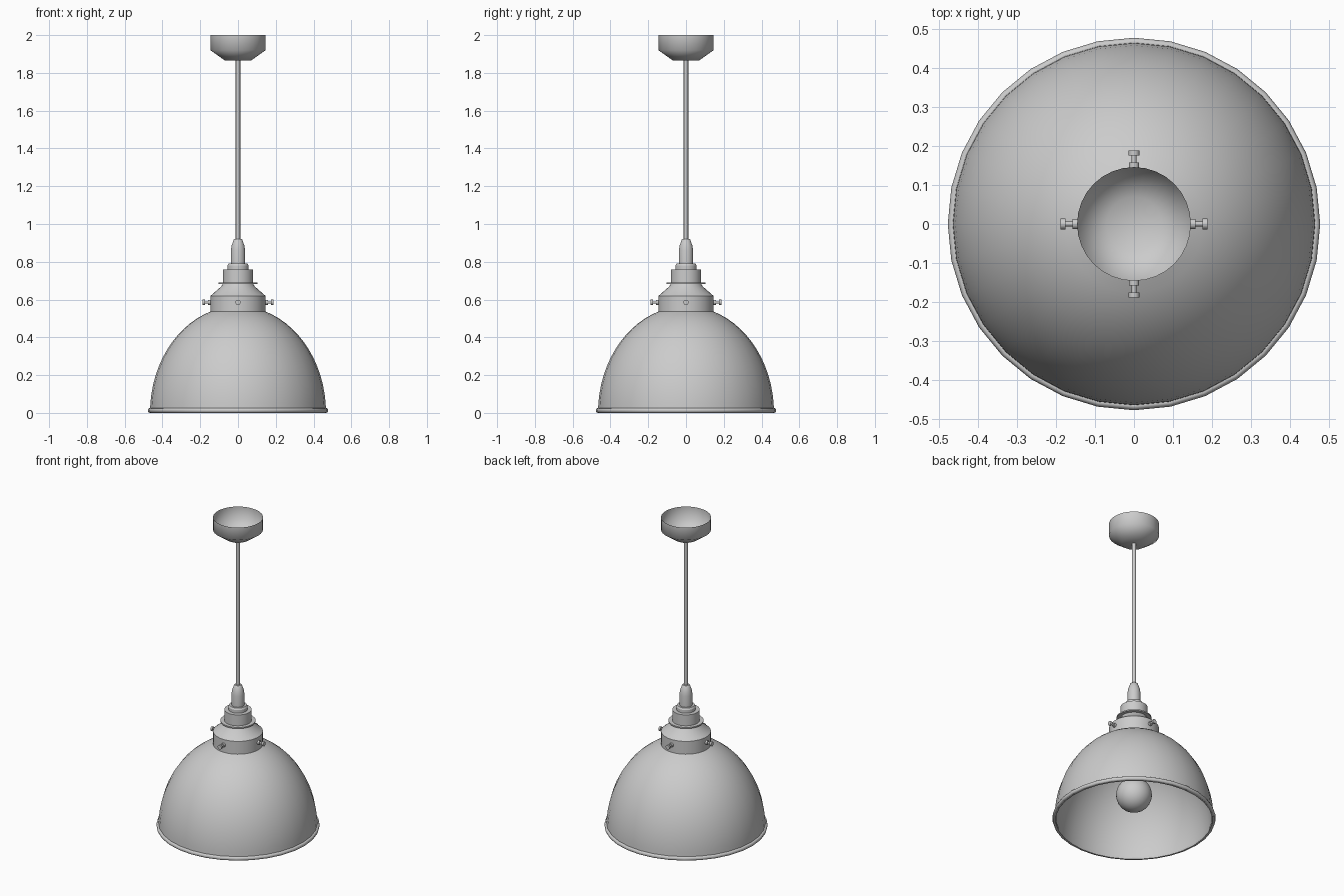
import bpy, bmesh, math
from mathutils import Matrix

cube = bpy.data.objects.get("Cube")
if cube:
    bpy.data.objects.remove(cube, do_unlink=True)

SIDES = 32
GREY = (0.6, 0.6, 0.6, 1.0)
metal = bpy.data.materials.new("grey")
metal.use_nodes = True
metal.diffuse_color = GREY
metal.node_tree.nodes["Principled BSDF"].inputs["Base Color"].default_value = GREY


def lathe(name, profile, sides=SIDES, angle=30, matrix=Matrix(), closed=False):
    """Revolve (radius, height) points, listed bottom to top on the outside."""
    bm = bmesh.new()
    rings = []
    for r, z in profile:
        if r == 0:
            rings.append([bm.verts.new((0, 0, z))] * sides)
        else:
            rings.append([bm.verts.new((r * math.sin(a), -r * math.cos(a), z))
                          for a in (math.tau * i / sides for i in range(sides))])
    pairs = list(zip(rings, rings[1:]))
    if closed:
        pairs.append((rings[-1], rings[0]))
    for low, high in pairs:
        for i in range(sides):
            j = (i + 1) % sides
            bm.faces.new(dict.fromkeys((low[i], low[j], high[j], high[i])))
    bm.transform(matrix)
    mesh = bpy.data.meshes.new(name)
    bm.to_mesh(mesh)
    bm.free()
    mesh.materials.append(metal)
    obj = bpy.data.objects.new(name, mesh)
    bpy.context.collection.objects.link(obj)
    bpy.ops.object.select_all(action='DESELECT')
    obj.select_set(True)
    bpy.context.view_layer.objects.active = obj
    bpy.ops.object.shade_smooth_by_angle(angle=math.radians(angle))
    return obj


# Domed shade: outer and inner wall from one elliptical arc
def dome(radius, height, top, steps=14):
    end = math.asin(top / height)
    return [(radius * math.cos(end * i / steps), height * math.sin(end * i / steps))
            for i in range(steps + 1)]


lathe("shade", dome(0.466, 0.565, 0.54) + dome(0.458, 0.557, 0.535)[::-1], closed=True)

# Rolled lip around the shade opening
lip = [(0.467 + 0.011 * math.cos(a), 0.013 + 0.013 * math.sin(a))
       for a in (math.tau * i / 8 for i in range(8))]
lathe("shade_rim", lip, angle=60, closed=True)

# Gallery collar gripping the shade, open underneath
lathe("gallery", [(0.138, 0.537), (0.146, 0.537), (0.146, 0.62), (0.138, 0.626),
                  (0.088, 0.67), (0.08, 0.684), (0, 0.684)])

# Lamp holder stack
lathe("holder_flange", [(0, 0.682), (0.103, 0.682), (0.103, 0.69), (0, 0.69)])
lathe("holder_body", [(0, 0.69), (0.08, 0.69), (0.08, 0.76), (0, 0.76)])
lathe("holder_collar", [(0.056, 0.76), (0.056, 0.78), (0.05, 0.79), (0, 0.79)])
lathe("cord_grip", [(0.038, 0.79), (0.038, 0.86), (0.034, 0.885), (0.023, 0.917),
                    (0.02, 0.92), (0, 0.92)])
lathe("rod", [(0.012, 0.91), (0.012, 1.875)], sides=16)

# Ceiling cup, open at the top
lathe("ceiling_cup", [(0, 1.866), (0.07, 1.866), (0.146, 1.92), (0.146, 2.0)], angle=80)

# Four thumbscrews around the gallery
screw = [(0.013, 0.144), (0.013, 0.158), (0.006, 0.158), (0.006, 0.176),
         (0.014, 0.176), (0.014, 0.188), (0, 0.188)]
for i, side in enumerate(("left", "back", "right", "front")):
    turn = (Matrix.Translation((0, 0, 0.585)) @ Matrix.Rotation(i * math.pi / 2, 4, 'Z')
            @ Matrix.Rotation(math.pi / 2, 4, 'Y'))
    lathe("thumbscrew_" + side, screw, sides=16, matrix=turn)

# Round bulb with its neck running up into the lamp socket
globe = [(0.105 * math.sin(a), 0.17 - 0.105 * math.cos(a))
         for a in (math.radians(150) * i / 12 for i in range(1, 13))]
lathe("bulb", [(0, 0.065)] + globe + [(0.045, 0.29), (0.042, 0.4)], angle=60)
lathe("bulb_socket", [(0, 0.38), (0.06, 0.38), (0.06, 0.684)])
